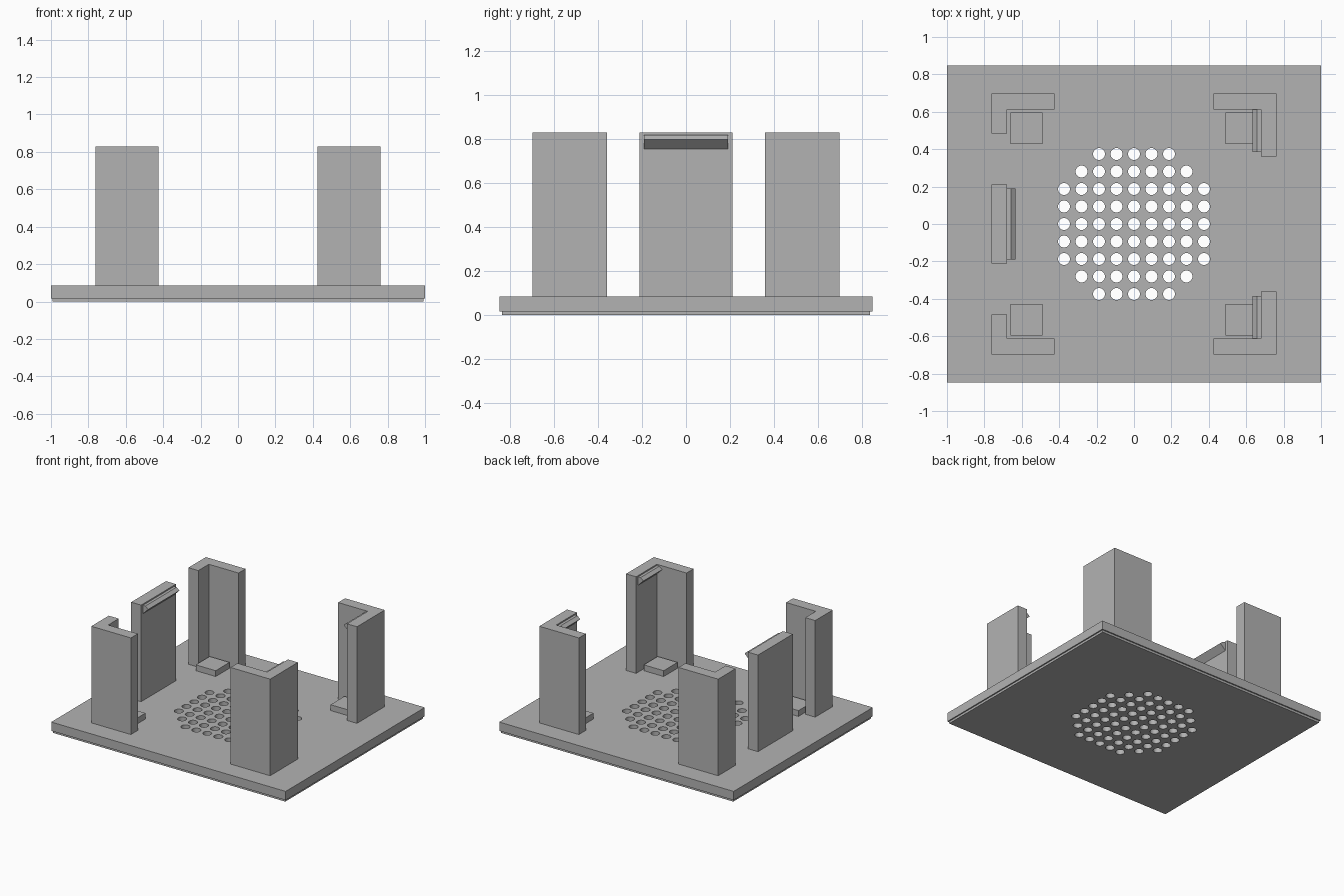
import bpy, bmesh, math
from mathutils import Matrix, Vector

if "Cube" in bpy.data.objects:
    bpy.data.objects.remove(bpy.data.objects["Cube"])

FLOOR, TOP = 0.085, 0.83      # top of base plate, top of the walls

grey = bpy.data.materials.new("plain grey")
grey.diffuse_color = (0.45, 0.45, 0.45, 1)
grey.use_nodes = True
grey.node_tree.nodes["Principled BSDF"].inputs["Base Color"].default_value = grey.diffuse_color


def finish(name, bm):
    bmesh.ops.recalc_face_normals(bm, faces=bm.faces[:])
    mesh = bpy.data.meshes.new(name)
    bm.to_mesh(mesh)
    bm.free()
    mesh.materials.append(grey)
    obj = bpy.data.objects.new(name, mesh)
    bpy.context.collection.objects.link(obj)
    return obj


def prism(name, points, offset):
    """Extrude a closed 3D outline along an offset vector."""
    bm = bmesh.new()
    face = bm.faces.new([bm.verts.new(p) for p in points])
    new = bmesh.ops.extrude_face_region(bm, geom=[face], use_keep_orig=True)["geom"]
    bmesh.ops.translate(bm, vec=Vector(offset),
                        verts=[g for g in new if isinstance(g, bmesh.types.BMVert)])
    return finish(name, bm)


def upright(name, outline, z0, z1):
    return prism(name, [(x, y, z0) for x, y in outline], (0, 0, z1 - z0))


def rect(x0, x1, y0, y1):
    return [(x0, y0), (x1, y0), (x1, y1), (x0, y1)]


# Base plate with a slightly inset foot underneath
bm = bmesh.new()
bmesh.ops.create_cube(bm, size=1, matrix=Matrix.Translation((0, 0, (FLOOR + 0.017) / 2))
                      @ Matrix.Diagonal((2, 1.695, FLOOR - 0.017, 1)))
bottom = min(bm.faces, key=lambda f: f.calc_center_median().z)
bmesh.ops.inset_individual(bm, faces=[bottom], thickness=0.0135)
bottom = [f for f in bm.faces if abs(f.normal.z) > 0.9 and f.calc_center_median().z < 0.05]
bottom = max(bottom, key=lambda f: f.calc_area())
ring = bmesh.ops.extrude_discrete_faces(bm, faces=[bottom])["faces"][0]
for v in ring.verts:
    v.co.z = 0
plate = finish("base_plate", bm)

# Round vent pattern cut through the plate
bm = bmesh.new()
for i in range(-4, 5):
    for j in range(-4, 5):
        if i * i + j * j <= 20:
            bmesh.ops.create_cone(bm, cap_ends=True, segments=28, radius1=0.032, radius2=0.032,
                                  depth=0.4, matrix=Matrix.Translation((i * 0.0935, j * 0.0935, 0.05)))
cutter = finish("vent_cutter", bm)
cutter.hide_render = True
cut = plate.modifiers.new("vents", "BOOLEAN")
cut.object = cutter
cut.operation = "DIFFERENCE"
cut.solver = "EXACT"
bpy.context.view_layer.objects.active = plate
bpy.ops.object.modifier_apply(modifier=cut.name)
bpy.data.objects.remove(cutter)


def latch(name, side, y0, y1):
    """Snap hook on the inner face of a wall: flat top, lead-in slope, underside."""
    profile = [(0.68, 0.82), (0.657, 0.82), (0.633, 0.80), (0.68, 0.753)]
    prism(name, [(side * x, y0, z) for x, z in profile], (0, y1 - y0, 0))


# L-shaped corner walls with small support pads; right side arms are longer
for sx, side in ((-1, "left"), (1, "right")):
    arm = 0.485 if sx < 0 else 0.36
    for sy, end in ((-1, "front"), (1, "back")):
        outline = [(0.425, 0.698), (0.763, 0.698), (0.763, arm),
                   (0.678, arm), (0.678, 0.613), (0.425, 0.613)]
        upright(f"{end}_{side}_corner_wall", [(sx * x, sy * y) for x, y in outline], FLOOR, TOP)
        pad = [(sx * x, sy * y) for x, y in rect(0.49, 0.66, 0.428, 0.597)]
        upright(f"{end}_{side}_pad", pad, FLOOR, FLOOR + 0.045)
        if sx > 0:
            latch(f"{end}_right_latch", 1, sy * 0.385, sy * 0.613)

# Middle clip wall on the left
upright("middle_clip_wall", rect(-0.763, -0.678, -0.212, 0.212), FLOOR, TOP)
latch("middle_clip_latch", -1, -0.19, 0.19)
